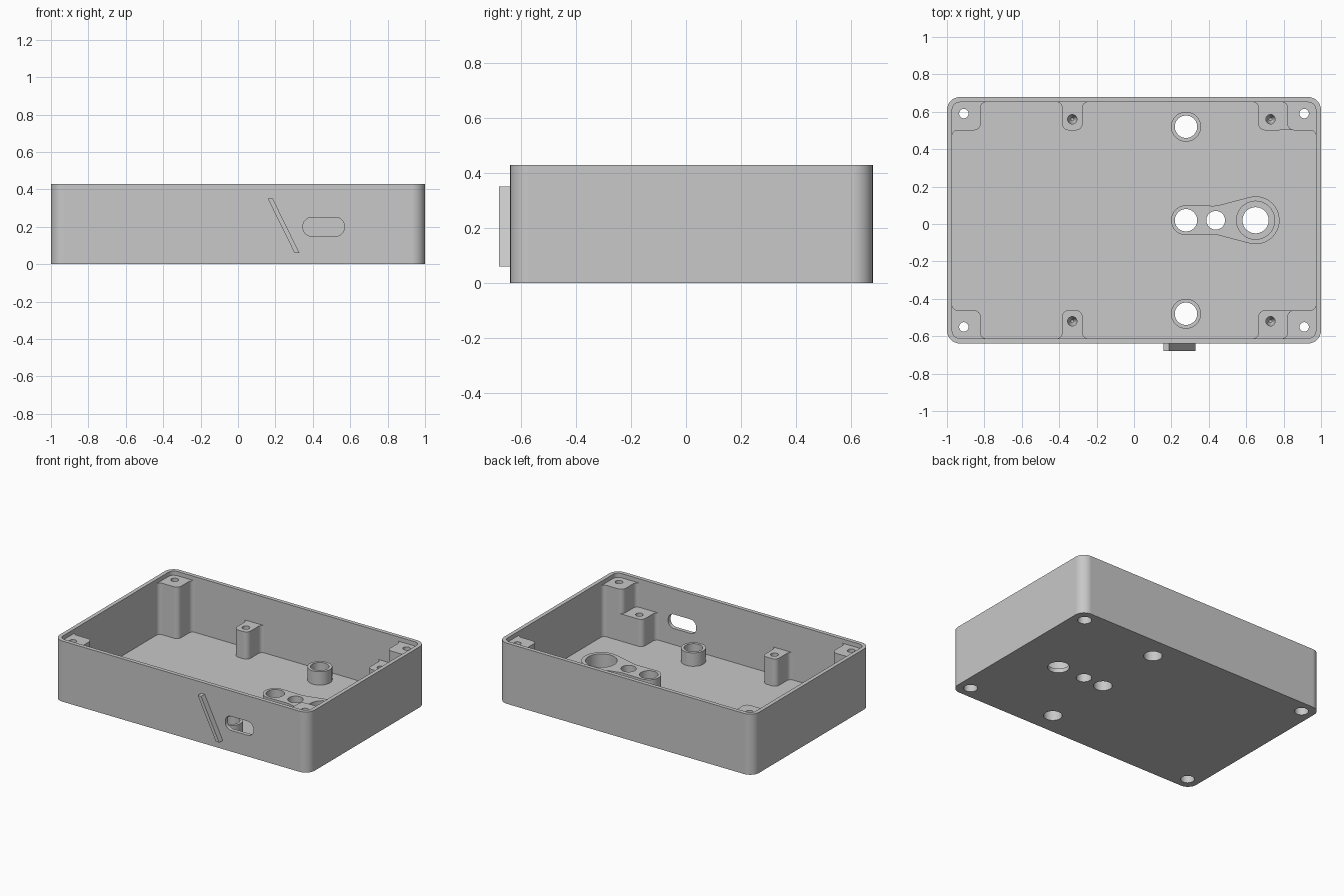
import bpy, bmesh, math
from mathutils import Vector, Matrix

cube = bpy.data.objects.get("Cube")
if cube:
    bpy.data.objects.remove(cube, do_unlink=True)

YC = 0.02                   # middle of the box in y
HX, HY, TOP = 1.0, 0.659, 0.43
WALL, FLOOR = 0.028, 0.035
BOSS_TOP, SIDE_TOP, POST_TOP = 0.4, 0.228, 0.13
SIDES = (1, -1)

grey = bpy.data.materials.new("plain grey")
grey.use_nodes = True
colour = (0.58, 0.58, 0.58, 1)
grey.diffuse_color = colour
grey.node_tree.nodes["Principled BSDF"].inputs["Base Color"].default_value = colour


def fillet(points, steps=8):
    """Round each (x, y, radius) corner of an outline."""
    out = []
    for i, (x, y, r) in enumerate(points):
        p = Vector((x, y))
        if r == 0:
            out.append(p)
            continue
        d1 = (p - Vector(points[i - 1][:2])).normalized()
        d2 = (Vector(points[(i + 1) % len(points)][:2]) - p).normalized()
        turn = math.atan2(d1.x * d2.y - d1.y * d2.x, d1.dot(d2))
        start = p - d1 * r * math.tan(abs(turn) / 2)
        centre = start + Vector((-d1.y, d1.x)) * math.copysign(r, turn)
        for k in range(steps + 1):
            out.append(centre + Matrix.Rotation(turn * k / steps, 2) @ (start - centre))
    return out


def finish(name, bm):
    bmesh.ops.remove_doubles(bm, verts=bm.verts, dist=1e-5)
    bmesh.ops.recalc_face_normals(bm, faces=bm.faces)
    mesh = bpy.data.meshes.new(name)
    bm.to_mesh(mesh)
    bm.free()
    mesh.materials.append(grey)
    obj = bpy.data.objects.new(name, mesh)
    bpy.context.collection.objects.link(obj)
    return obj


def prism(name, outline, low, high, upright=False):
    """Extrude an outline along z, or along y when upright."""
    bm = bmesh.new()
    place = (lambda p, d: (p.x, d, p.y)) if upright else (lambda p, d: (p.x, p.y, d))
    face = bm.faces.new([bm.verts.new(place(p, low)) for p in outline])
    ext = bmesh.ops.extrude_face_region(bm, geom=[face])
    move = Vector(place(Vector((0, 0)), high - low))
    bmesh.ops.translate(bm, vec=move, verts=[v for v in ext["geom"] if isinstance(v, bmesh.types.BMVert)])
    return finish(name, bm)


def lathe(name, x, y, profile, steps=40):
    """Spin an (r, z) profile round a vertical axis at x, y."""
    bm = bmesh.new()
    verts = [bm.verts.new((r, 0, z)) for r, z in profile]
    edges = [bm.edges.new(pair) for pair in zip(verts, verts[1:])]
    bmesh.ops.spin(bm, geom=verts + edges, axis=(0, 0, 1), cent=(0, 0, 0),
                   angle=math.tau, steps=steps, use_duplicate=False)
    bmesh.ops.translate(bm, vec=(x, y, 0), verts=bm.verts)
    return finish(name, bm)


def post(name, x, y, r, low, high):
    return lathe(name, x, y, [(0, low), (r, low), (r, high), (0, high)])


def rect(hx, hy, r, cx=0, cy=0):
    return fillet([(cx + hx, cy + hy, r), (cx - hx, cy + hy, r),
                   (cx - hx, cy - hy, r), (cx + hx, cy - hy, r)])


def combine(body, part, operation):
    mod = body.modifiers.new("combine", 'BOOLEAN')
    mod.operation, mod.solver, mod.object = operation, 'EXACT', part
    bpy.context.view_layer.update()
    result = bpy.data.meshes.new_from_object(body.evaluated_get(bpy.context.evaluated_depsgraph_get()))
    body.modifiers.clear()
    body.data = result
    bpy.data.objects.remove(part, do_unlink=True)


def mirrored(points, sx, sy):
    return [Vector((p.x * sx, p.y * sy + YC)) for p in points]


# Tray: rounded block with a rounded cavity
body = prism("enclosure_tray", rect(HX, HY, 0.07, cy=YC), 0, TOP)
combine(body, prism("cavity", rect(HX - WALL, HY - WALL, 0.04, cy=YC), FLOOR, 0.6), 'DIFFERENCE')

added, cuts = [], []
ix, iy = HX - WALL + 0.001, HY - WALL + 0.001      # just inside the wall
ox, oy = ix + 0.01, iy + 0.01
root = FLOOR - 0.015                               # parts start inside the floor
edge = 0.481                                       # inner face of the bosses

# Corner bosses and side bosses, with flared roots at the wall
corner = fillet([(ox - 0.02, oy, 0), (0.75, oy, 0), (0.75, iy, 0), (0.82, iy, 0.03),
                 (0.82, edge, 0.035), (ix, edge, 0.03), (ix, 0.42, 0), (ox, 0.42, 0), (ox, oy - 0.02, 0)])
side = fillet([(-0.2, oy, 0), (-0.46, oy, 0), (-0.46, iy, 0), (-0.385, iy, 0.03),
               (-0.385, edge, 0.035), (-0.275, edge, 0.035), (-0.275, iy, 0.03), (-0.2, iy, 0)])
joined = fillet([(0.9, oy, 0), (0.6, oy, 0), (0.6, iy, 0), (0.665, iy, 0.03),
                 (0.665, edge, 0.035), (0.9, edge + 0.0005, 0)])
for sy in SIDES:
    for sx in SIDES:
        added.append(prism("corner_boss", mirrored(corner, sx, sy), root, BOSS_TOP))
        cuts.append(lathe("corner_hole", sx * 0.91, YC + sy * 0.57,
                          [(0, -0.1), (0.045, -0.1), (0.045, 0.2), (0.025, 0.2), (0.025, 0.6), (0, 0.6)]))
    for outline, x in ((side, -0.33), (joined, 0.73)):
        added.append(prism("side_boss", mirrored(outline, 1, sy), root, SIDE_TOP))
        cuts.append(lathe("pilot_hole", x, YC + sy * 0.54,
                          [(0, 0.07), (0.008, 0.07), (0.025, 0.1), (0.025, 0.35), (0, 0.35)], 24))
    # Hollow floor posts
    added.append(post("floor_post", 0.278, YC + sy * 0.5, 0.08, root, POST_TOP))
    cuts.append(post("post_hole", 0.278, YC + sy * 0.5, 0.06, -0.1, 0.3))


# Keyhole-shaped platform with three holes
def arc(cx, r, start, end, steps=24):
    return [(cx + r * math.cos(math.radians(start + (end - start) * k / steps)),
             YC + r * math.sin(math.radians(start + (end - start) * k / steps)), 0) for k in range(steps + 1)]


platform = fillet(arc(0.65, 0.128, -104, 104) + [(0.44, YC + 0.077, 0.15)]
                  + arc(0.278, 0.08, 90, 270) + [(0.44, YC - 0.077, 0.15)])
added.append(prism("platform", platform, root, POST_TOP))
cuts.append(post("small_hole", 0.278, YC, 0.06, -0.1, 0.3))
cuts.append(post("middle_hole", 0.437, YC, 0.05, -0.1, 0.3))
cuts.append(lathe("stepped_hole", 0.65, YC, [(0, -0.1), (0.07, -0.1), (0.07, 0.03),
                                             (0.102, 0.03), (0.102, 0.3), (0, 0.3)]))

# Slanted rib and rounded slot on the front wall
rib = fillet([(0.159, 0.351, 0), (0.302, 0.061, 0), (0.328, 0.061, 0), (0.186, 0.351, 0)])
added.append(prism("slanted_rib", rib, -0.679, -0.62, upright=True))
cuts.append(prism("slot", rect(0.11, 0.05, 0.045, 0.458, 0.2), -0.75, -0.55, upright=True))

for part in added:
    combine(body, part, 'UNION')
for part in cuts:
    combine(body, part, 'DIFFERENCE')

# Smooth the round walls and keep the large faces flat
body.data.name = "enclosure_tray"
bpy.ops.object.select_all(action='DESELECT')
body.select_set(True)
bpy.context.view_layer.objects.active = body
bpy.ops.object.shade_smooth_by_angle(angle=math.radians(30))
flat = body.modifiers.new("flat_faces", 'WEIGHTED_NORMAL')
flat.keep_sharp = True
flat.weight = 100
